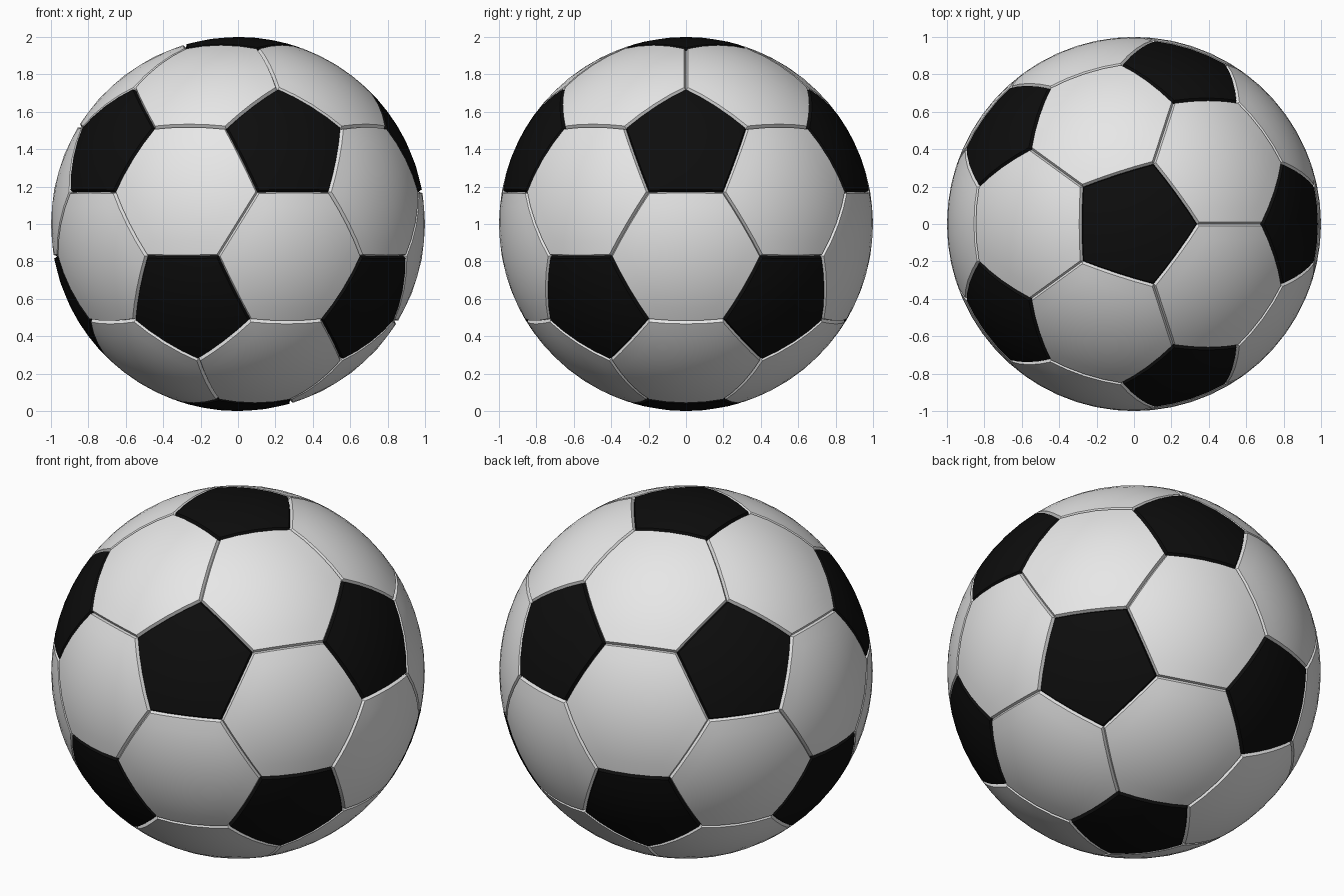
import bpy, bmesh, math
from mathutils import Vector

if "Cube" in bpy.data.objects:
    bpy.data.objects.remove(bpy.data.objects["Cube"], do_unlink=True)

RIM_WIDTH = 0.010    # half the width of a seam
RIM_RADIUS = 0.982   # bottom of a seam
CENTRE = Vector((0, 0, 1))


def material(name, value):
    m = bpy.data.materials.new(name)
    m.use_nodes = True
    colour = (value, value, value, 1)
    m.diffuse_color = colour
    m.node_tree.nodes["Principled BSDF"].inputs["Base Color"].default_value = colour
    return m


def add_panel(name, corners, mat):
    """One curved panel with its border pressed down into the seam."""
    axis = sum(corners, Vector()).normalized()
    u = axis.orthogonal().normalized()
    v = axis.cross(u)
    corners = sorted(corners, key=lambda p: math.atan2(p.dot(v), p.dot(u)))
    bm = bmesh.new()
    face = bm.faces.new([bm.verts.new(p) for p in corners])
    bmesh.ops.poke(bm, faces=[face])
    bmesh.ops.subdivide_edges(bm, edges=bm.edges[:], cuts=3, use_grid_fill=True)
    for vert in bm.verts:
        vert.co.normalize()
    bm.normal_update()
    bmesh.ops.inset_region(bm, faces=bm.faces[:], thickness=RIM_WIDTH,
                           use_boundary=True, use_even_offset=True)
    for vert in bm.verts:
        radius = RIM_RADIUS if vert.is_boundary else 1.0
        vert.co = vert.co.normalized() * radius + CENTRE
    mesh = bpy.data.meshes.new(name)
    bm.to_mesh(mesh)
    bm.free()
    mesh.materials.append(mat)
    ob = bpy.data.objects.new(name, mesh)
    bpy.context.collection.objects.link(ob)
    panels.append(ob)


white = material("white leather", 0.8)
black = material("black leather", 0.004)
panels = []

# Icosahedron points: two poles and two staggered rings of five
h, r = 1 / math.sqrt(5), 2 / math.sqrt(5)
pts = [Vector((0, 0, 1)), Vector((0, 0, -1))]
for i in range(5):
    for z, turn in ((h, 0), (-h, 36)):
        a = math.radians(72 * i + turn)
        pts.append(Vector((r * math.cos(a), r * math.sin(a), z)))


def near(i, j):
    return i != j and (pts[i] - pts[j]).length < 1.1


def third(i, j):
    return (2 * pts[i] + pts[j]) / 3


n = len(pts)
# Black pentagons around the points
for i in range(n):
    add_panel(f"black_pentagon_{i + 1}",
              [third(i, j) for j in range(n) if near(i, j)], black)

# White hexagons on the triangles
count = 0
for i in range(n):
    for j in range(i + 1, n):
        for k in range(j + 1, n):
            if near(i, j) and near(j, k) and near(i, k):
                count += 1
                tri = (i, j, k)
                add_panel(f"white_hexagon_{count}",
                          [third(a, b) for a in tri for b in tri if a != b], white)

# Smooth panels with crisp seams
bpy.ops.object.select_all(action='DESELECT')
for ob in panels:
    ob.select_set(True)
bpy.context.view_layer.objects.active = panels[0]
bpy.ops.object.shade_smooth_by_angle(angle=math.radians(30))
